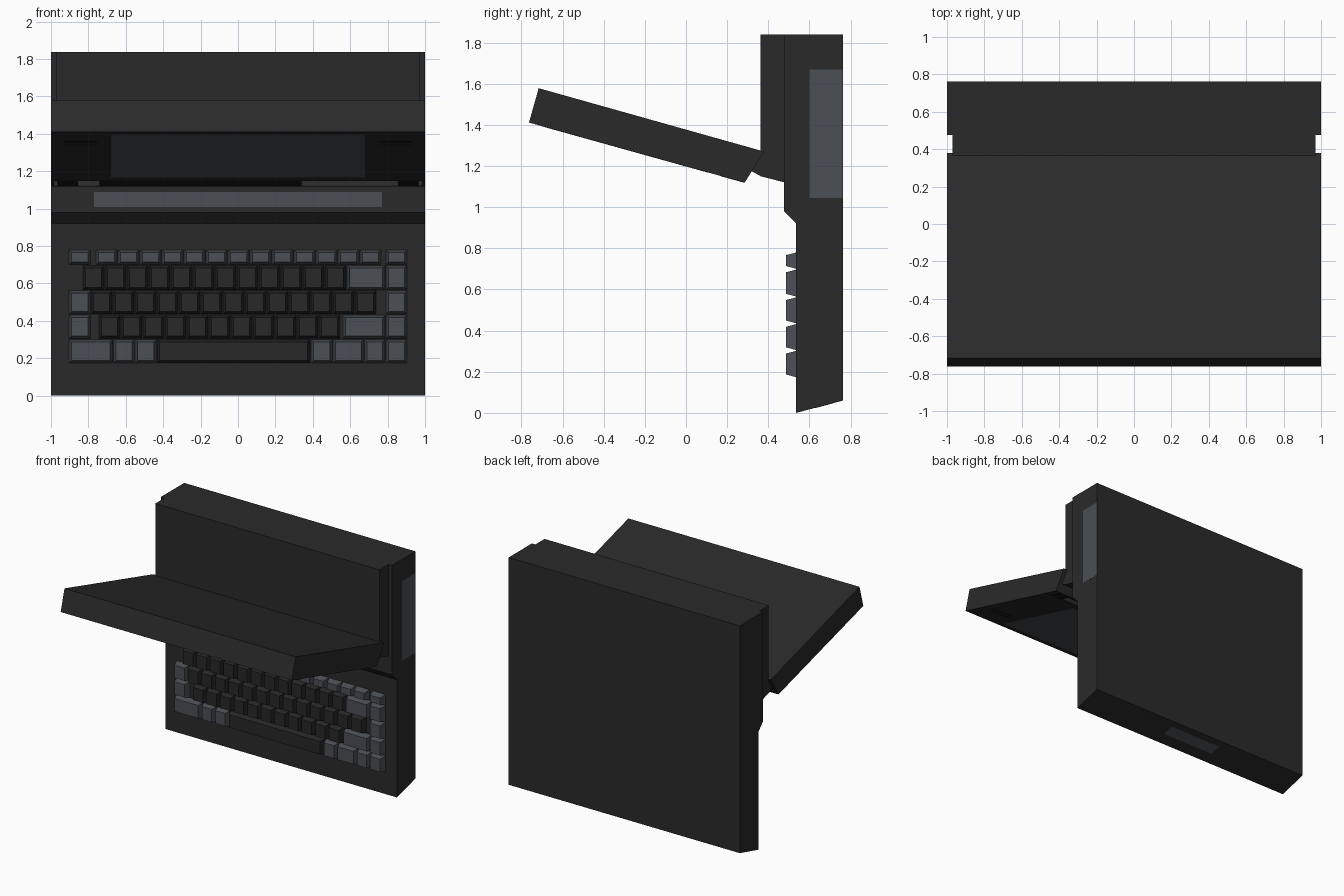
import bpy, bmesh
from mathutils import Vector

if "Cube" in bpy.data.objects:
    bpy.data.objects.remove(bpy.data.objects["Cube"])


def material(name, rgb):
    m = bpy.data.materials.new(name)
    m.use_nodes = True
    m.diffuse_color = (*rgb, 1)
    m.node_tree.nodes["Principled BSDF"].inputs["Base Color"].default_value = (*rgb, 1)
    return m


CHARCOAL = material("charcoal", (0.023, 0.023, 0.023))
KEY_DARK = material("dark key", (0.021, 0.021, 0.021))
GREY = material("slate grey", (0.070, 0.078, 0.088))
BLACK = material("black", (0.008, 0.008, 0.008))


def finish(name, bm, mat):
    bmesh.ops.recalc_face_normals(bm, faces=bm.faces)
    mesh = bpy.data.meshes.new(name)
    bm.to_mesh(mesh)
    bm.free()
    mesh.materials.append(mat)
    ob = bpy.data.objects.new(name, mesh)
    bpy.context.collection.objects.link(ob)
    return ob


def prism(name, profile, x0, x1, mat):
    """Extrude a (y, z) outline along x."""
    bm = bmesh.new()
    face = bm.faces.new([bm.verts.new((x0, y, z)) for y, z in profile])
    ext = bmesh.ops.extrude_face_region(bm, geom=[face])
    moved = [g for g in ext["geom"] if isinstance(g, bmesh.types.BMVert)]
    bmesh.ops.translate(bm, verts=moved, vec=(x1 - x0, 0, 0))
    return finish(name, bm, mat)


def rect(y0, y1, z0, z1):
    return [(y0, z0), (y1, z0), (y1, z1), (y0, z1)]


# Main case standing on its front edge, with the raised rear half
prism("case", [(0.535, 0), (0.763, 0.06), (0.763, 1.838), (0.477, 1.838),
               (0.477, 0.98), (0.535, 0.92)], -1, 1, CHARCOAL)
prism("rear_housing", [(0.363, 1.838), (0.363, 1.26), (0.31, 1.18), (0.363, 1.15),
                       (0.48, 1.12), (0.48, 1.838)], -0.97, 0.97, CHARCOAL)

# Grey plates on the case
prism("label_strip", rect(0.4755, 0.478, 1.01, 1.09), -0.77, 0.77, GREY)
prism("side_panel", rect(0.6, 0.762, 1.045, 1.67), 0.999, 1.001, GREY)
prism("handle_plate", [(0.625, 0.0225), (0.715, 0.0465), (0.715, 0.05), (0.625, 0.026)],
      -0.23, 0.23, GREY)

# Lid, flat underneath, with a hinge groove along the rear between two end cheeks
LID_FRONT = Vector((-0.763, 1.411))
ALONG = Vector((1.048, -0.292)).normalized()
UP = Vector((-ALONG.y, ALONG.x))
LENGTH = 1.088
GROOVE = 0.03


def on_lid(u, h):
    return tuple(LID_FRONT + ALONG * u + UP * h)


def lid_rect(u0, u1, h0, h1):
    return [on_lid(u0, h0), on_lid(u1, h0), on_lid(u1, h1), on_lid(u0, h1)]


def lid_outline(groove):
    return [on_lid(0, 0)] + groove + [on_lid(LENGTH, 0), (0.38, 1.27), (-0.716, 1.578)]


prism("lid", lid_outline([on_lid(0.98, 0), on_lid(0.98, GROOVE),
                          on_lid(LENGTH - 0.004, GROOVE), on_lid(LENGTH - 0.004, 0)]),
      -0.985, 0.985, CHARCOAL)
for side, label in ((-1, "right"), (1, "left")):
    def span(a, b):
        return sorted((side * a, side * b))

    prism(f"{label}_lid_cheek", lid_outline([]), *span(0.985, 1), CHARCOAL)
    prism(f"{label}_hinge_pad", lid_rect(0.97, LENGTH - 0.002, -0.001, GROOVE),
          *span(0.855, 0.965), BLACK)
    # Slots beside the screen
    for i, u in enumerate((0.195, 0.25)):
        prism(f"{label}_slot_{i}", lid_rect(u, u + 0.018, -0.001, 0.003),
              *span(0.75, 0.93), BLACK)
prism("latch_bar", lid_rect(0.97, LENGTH - 0.002, -0.001, GROOVE), -0.74, 0.34, BLACK)
prism("screen", lid_rect(0.06, 0.905, -0.001, 0.003), -0.68, 0.68, GREY)


# Keys: tapered blocks, one mesh per colour
def add_key(bm, x0, x1, z0, z1):
    t = 0.014
    loops = []
    for y, d in ((0.537, 0), (0.485, t)):
        loops.append([bm.verts.new(p) for p in (
            (x0 + d, y, z0 + d), (x1 - d, y, z0 + d), (x1 - d, y, z1 - d), (x0 + d, y, z1 - d))])
    base, top = loops
    bm.faces.new(top)
    bm.faces.new(base[::-1])
    for i in range(4):
        j = (i + 1) % 4
        bm.faces.new((base[i], base[j], top[j], top[i]))


PITCH = 0.1176


def run(start, count):
    return [(start + i * PITCH, start + (i + 1) * PITCH - 0.004) for i in range(count)]


LAST = (0.79, 0.904)
FIRST = (-0.904, -0.788)
# Each row: bottom, top, grey keys, dark keys
ROWS = [
    (0.70, 0.78, [FIRST] + run(-0.76, 13) + [LAST], []),
    (0.565, 0.697, [(0.583, 0.787), LAST], run(-0.83, 12)),
    (0.435, 0.562, [FIRST, LAST], run(-0.787, 13)),
    (0.305, 0.432, [FIRST, (0.56, 0.787), LAST], run(-0.743, 11)),
    (0.173, 0.302, [(-0.904, -0.67), (-0.667, -0.553), (-0.55, -0.436), (0.39, 0.505),
                    (0.508, 0.673), (0.676, 0.787), LAST], [(-0.433, 0.386)]),
]
grey_bm, dark_bm = bmesh.new(), bmesh.new()
for z0, z1, greys, darks in ROWS:
    for mesh, keys in ((grey_bm, greys), (dark_bm, darks)):
        for x0, x1 in keys:
            add_key(mesh, x0, x1, z0, z1)
finish("grey_keys", grey_bm, GREY)
finish("dark_keys", dark_bm, KEY_DARK)
